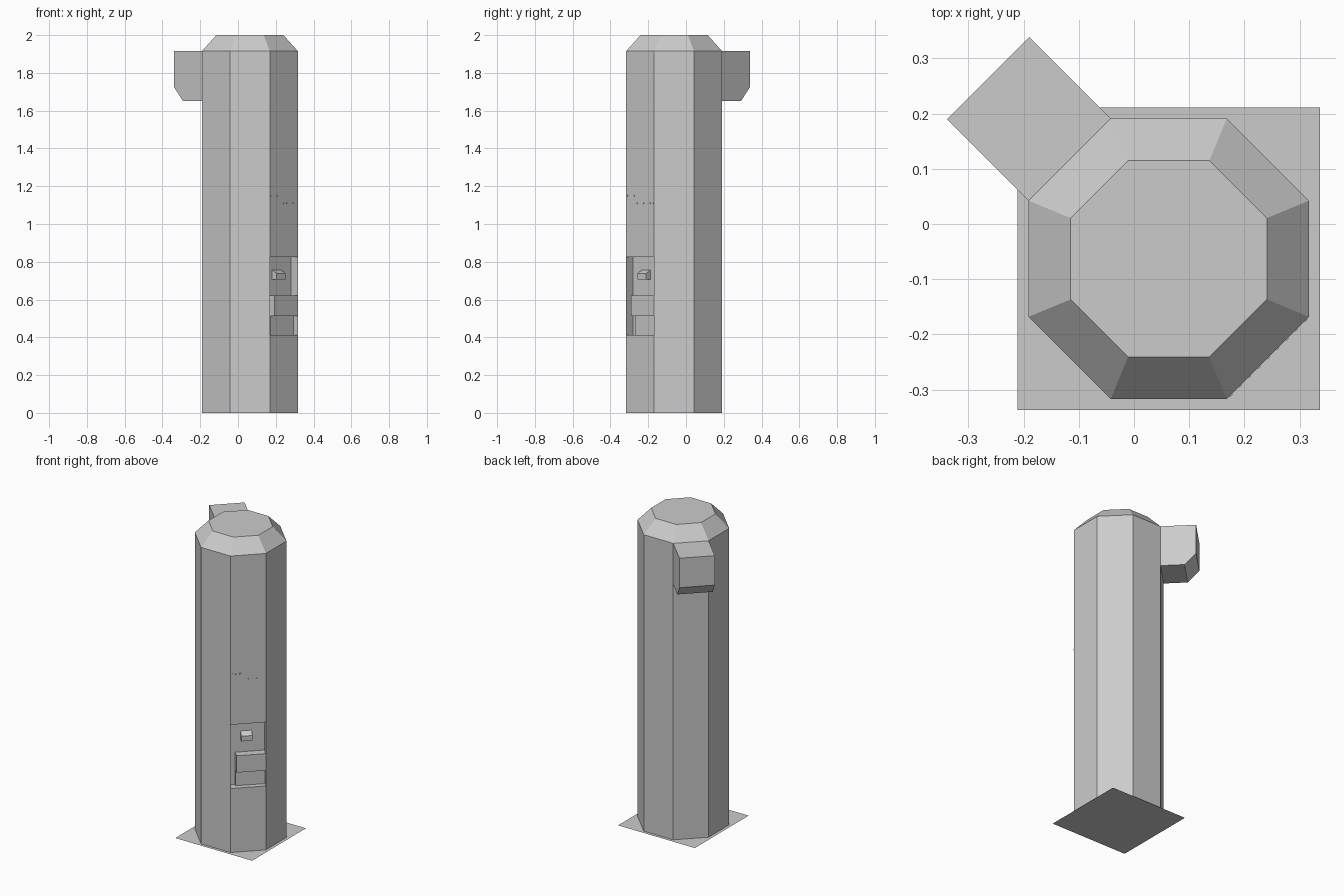
import bpy, bmesh, math
from mathutils import Vector

cube = bpy.data.objects.get("Cube")
if cube:
    bpy.data.objects.remove(cube, do_unlink=True)

grey = bpy.data.materials.new("light_grey")
grey.use_nodes = True
colour = (0.6, 0.6, 0.6, 1)
grey.diffuse_color = colour
grey.node_tree.nodes["Principled BSDF"].inputs["Base Color"].default_value = colour

CENTRE = Vector((0.063, -0.063, 0))
APOTHEM, SIDE = 0.254, 0.2104
S = math.sqrt(0.5)
ALONG, INWARD = Vector((S, S, 0)), Vector((-S, S, 0))
CORNER = CENTRE + Vector((SIDE / 2, -APOTHEM, 0))  # start of the panel face


def make(name, bm):
    bmesh.ops.recalc_face_normals(bm, faces=bm.faces)
    mesh = bpy.data.meshes.new(name)
    bm.to_mesh(mesh)
    bm.free()
    obj = bpy.data.objects.new(name, mesh)
    mesh.materials.append(grey)
    bpy.context.collection.objects.link(obj)
    return obj


def prism(name, profile, t0, t1):
    """Extrude a (depth, height) profile along the panel face."""
    bm = bmesh.new()
    ends = [[bm.verts.new(CORNER + ALONG * t + INWARD * d + Vector((0, 0, z)))
             for d, z in profile] for t in (t0, t1)]
    for ring in ends:
        bm.faces.new(ring)
    n = len(profile)
    for i in range(n):
        j = (i + 1) % n
        bm.faces.new((ends[0][i], ends[0][j], ends[1][j], ends[1][i]))
    return make(name, bm)


def block(name, d0, d1, z0, z1, t0, t1):
    return prism(name, [(d0, z0), (d1, z0), (d1, z1), (d0, z1)], t0, t1)


# Octagonal column with sloped cap
bm = bmesh.new()
rings = []
for apothem, z in ((APOTHEM, 0), (APOTHEM, 1.915), (0.178, 2.0)):
    r = apothem / math.cos(math.pi / 8)
    angles = [math.pi / 8 + i * math.pi / 4 for i in range(8)]
    rings.append([bm.verts.new(CENTRE + Vector((r * math.cos(a), r * math.sin(a), z)))
                  for a in angles])
bm.faces.new(rings[0])
bm.faces.new(rings[-1])
for low, high in zip(rings, rings[1:]):
    for i in range(8):
        j = (i + 1) % 8
        bm.faces.new((low[i], low[j], high[j], high[i]))
column = make("column", bm)

# Recess across the panel face
cutter = block("recess_cutter", -0.05, 0.05, 0.413, 0.825, 0.0005, SIDE - 0.0005)
cutter.hide_render = True
cutter.hide_viewport = True
cut = column.modifiers.new("recess", "BOOLEAN")
cut.object = cutter
cut.operation = "DIFFERENCE"
cut.solver = "EXACT"

# Dispenser parts in the recess
block("dispenser_box", 0, 0.05, 0.513, 0.622, 0.036, SIDE)
block("lower_flap", 0.033, 0.05, 0.413, 0.513, 0.037, SIDE)
prism("button", [(0.016, 0.705), (0.05, 0.705), (0.05, 0.757), (0.016, 0.738)], 0.068, 0.134)

# Tiny studs above the panel
for i in range(9):
    t, z = 0.01 + i * 0.024, 1.15 if i < 3 else 1.11
    block("stud", -0.002, 0.001, z - 0.004, z + 0.004, t - 0.003, t + 0.003)

# Hanging box at the back, its lower outer edge bevelled
BACK = 2 * APOTHEM
prism("back_box", [(BACK - 0.005, 1.65), (BACK + 0.141, 1.65), (BACK + 0.209, 1.725),
                   (BACK + 0.209, 1.915), (BACK - 0.005, 1.915)], 0, SIDE)

# Flat square base plate
bm = bmesh.new()
bmesh.ops.create_grid(bm, x_segments=1, y_segments=1, size=0.2745)
bmesh.ops.translate(bm, verts=bm.verts, vec=CENTRE)
make("base_plate", bm)
